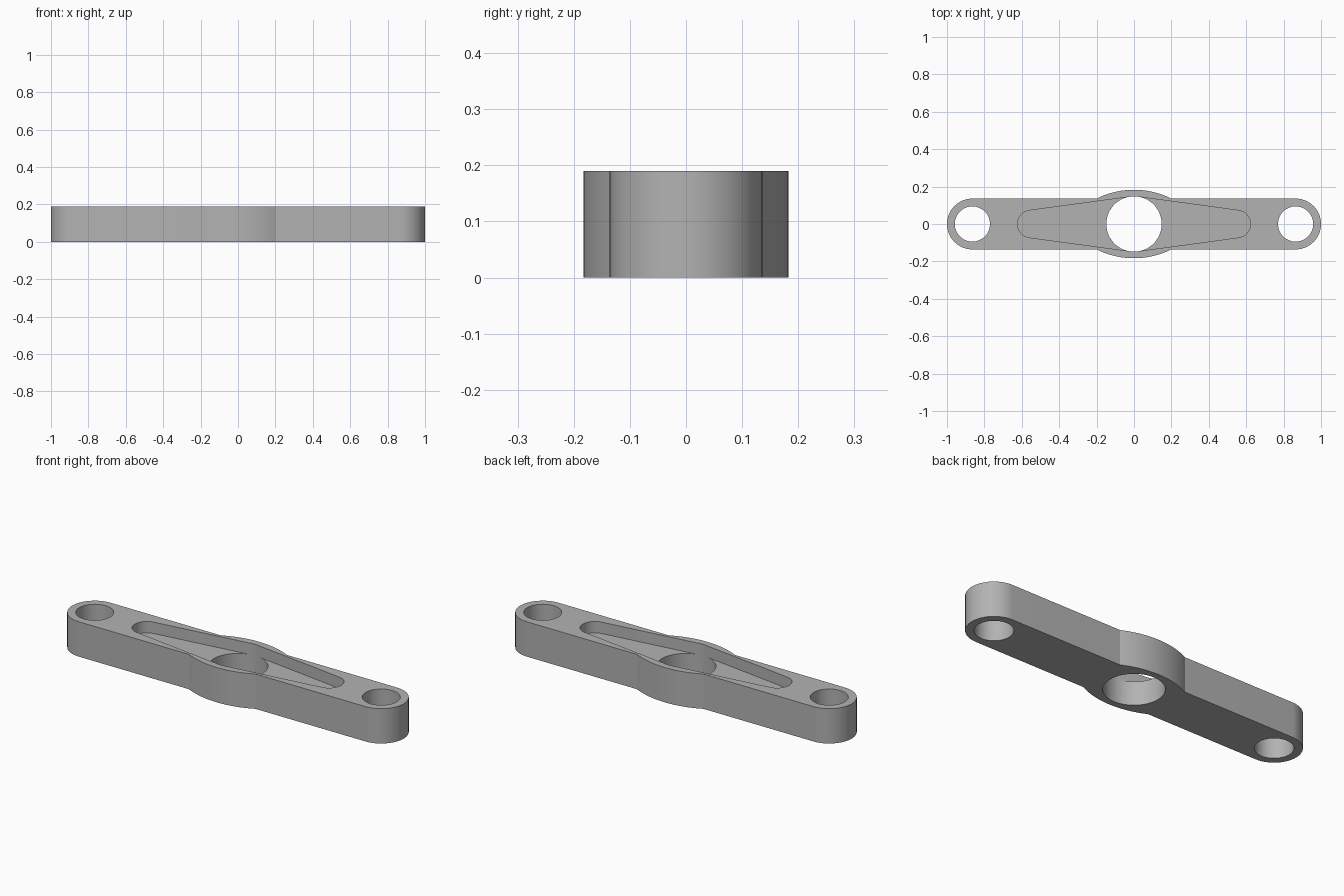
import bpy
import bmesh
from math import sin, cos, asin, pi, radians

THICK, FLOOR = 0.19, 0.128        # plate height, pocket floor height
HALF_W, EYE_X, EYE_R = 0.136, 0.864, 0.094
BORE_R, BULGE_X, BULGE_Y = 0.148, 0.2, 0.183
SLOT_X, SLOT_R = 0.55, 0.073

default = bpy.data.objects.get("Cube")
if default:
    bpy.data.objects.remove(default, do_unlink=True)

steel = bpy.data.materials.new("grey metal")
steel.use_nodes = True
GREY = (0.45, 0.45, 0.45, 1)
steel.diffuse_color = GREY
steel.node_tree.nodes["Principled BSDF"].inputs["Base Color"].default_value = GREY


def arc(cx, cy, r, start, end, steps):
    """Points along a circular arc, angles in radians."""
    angles = [start + (end - start) * i / steps for i in range(steps + 1)]
    return [(cx + r * cos(a), cy + r * sin(a)) for a in angles]


def half_turn(points):
    """Close a two-fold symmetric outline by rotating it 180 degrees."""
    return points + [(-x, -y) for x, y in points]


def prism(name, outline, z0, z1):
    """Extrude a counter-clockwise outline between two heights."""
    bm = bmesh.new()
    face = bm.faces.new([bm.verts.new((x, y, z0)) for x, y in outline])
    top = bmesh.ops.extrude_face_region(bm, geom=[face])["geom"]
    bmesh.ops.translate(bm, vec=(0, 0, z1 - z0),
                        verts=[v for v in top if isinstance(v, bmesh.types.BMVert)])
    bmesh.ops.recalc_face_normals(bm, faces=bm.faces)
    mesh = bpy.data.meshes.new(name)
    bm.to_mesh(mesh)
    bm.free()
    mesh.materials.append(steel)
    obj = bpy.data.objects.new(name, mesh)
    bpy.context.collection.objects.link(obj)
    return obj


# Bar outline: rounded end, then the shallow central bulge
rise = BULGE_Y - HALF_W
bulge_r = (BULGE_X ** 2 + rise ** 2) / (2 * rise)
sweep = asin(BULGE_X / bulge_r)
outline = half_turn(
    arc(EYE_X, 0, HALF_W, -pi / 2, pi / 2, 32)
    + arc(0, BULGE_Y - bulge_r, bulge_r, pi / 2 - sweep, pi / 2 + sweep, 24))
bar = prism("link_bar", outline, 0, THICK)

# Tapered pocket outline: small end circle joined tangentially to the bore
bore_r = BORE_R - 0.001
tilt = pi / 2 - asin((bore_r - SLOT_R) / SLOT_X)
tangent = (bore_r * cos(tilt), bore_r * sin(tilt))
pocket = half_turn(
    [(tangent[0], -tangent[1])]
    + arc(SLOT_X, 0, SLOT_R, -tilt, tilt, 24)
    + [tangent])

# Cut the pocket, the centre bore and the two end holes
cutters = [prism("pocket_cutter", pocket, FLOOR, THICK + 0.1)]
for name, x, r in (("bore", 0, BORE_R), ("left_hole", EYE_X, EYE_R), ("right_hole", -EYE_X, EYE_R)):
    circle = arc(x, 0, r, 0, 2 * pi, 64)[:-1]
    cutters.append(prism(name + "_cutter", circle, -0.1, THICK + 0.2))

bpy.context.view_layer.objects.active = bar
for cutter in cutters:
    cutter.hide_render = True
    cut = bar.modifiers.new(cutter.name, "BOOLEAN")
    cut.operation = "DIFFERENCE"
    cut.solver = "EXACT"
    cut.object = cutter
    bpy.ops.object.modifier_apply(modifier=cut.name)
    bpy.data.objects.remove(cutter, do_unlink=True)

# Smooth the round walls, keep the rims sharp
for obj in bpy.context.selected_objects:
    obj.select_set(False)
bar.select_set(True)
bpy.ops.object.shade_smooth_by_angle(angle=radians(20))
